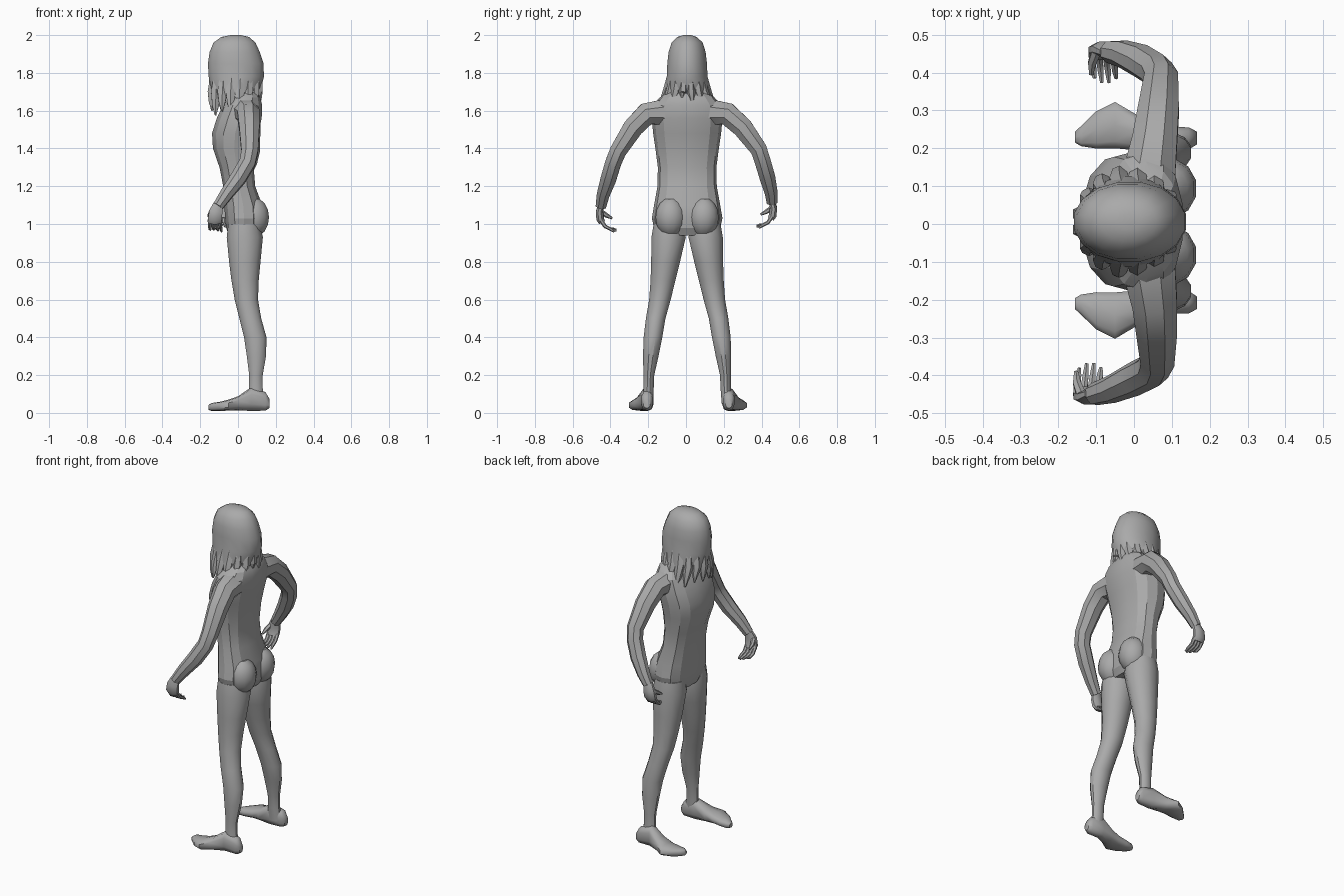
import bpy, bmesh, math, random
from mathutils import Vector

random.seed(4)
grey = bpy.data.materials.new("plain grey")
grey.diffuse_color = (0.4, 0.4, 0.4, 1)
YC = 0.006  # body midline


def loft(name, rings, angle=35):
    """Skin a list of point rings and close both ends."""
    bm = bmesh.new()
    loops = [[bm.verts.new(p) for p in r] for r in rings]
    n = len(loops[0])
    for a, b in zip(loops, loops[1:]):
        for i in range(n):
            j = (i + 1) % n
            bm.faces.new((a[i], a[j], b[j], b[i]))
    bm.faces.new(loops[0][::-1])
    bm.faces.new(loops[-1])
    bmesh.ops.recalc_face_normals(bm, faces=bm.faces[:])
    me = bpy.data.meshes.new(name)
    bm.to_mesh(me)
    bm.free()
    me.materials.append(grey)
    ob = bpy.data.objects.new(name, me)
    bpy.context.collection.objects.link(ob)
    bpy.ops.object.select_all(action='DESELECT')
    ob.select_set(True)
    bpy.context.view_layer.objects.active = ob
    bpy.ops.object.shade_smooth_by_angle(angle=math.radians(angle))
    return ob


def oval(n, a0, a1, b0, b1, power=1.0):
    """Oval in two axes between the given limits; power < 1 squares it."""
    out = []
    for i in range(n):
        t = 2 * math.pi * (i + 0.5) / n
        c, s = math.cos(t), math.sin(t)
        c = math.copysign(abs(c) ** power, c)
        s = math.copysign(abs(s) ** power, s)
        out.append(((a0 + a1) / 2 + c * (a1 - a0) / 2, (b0 + b1) / 2 + s * (b1 - b0) / 2))
    return out


def tube(name, path, n=8, flat=1.0):
    """Tube along (x, y, z, radius) points; flat scales the thickness across x."""
    pts = [Vector(p[:3]) for p in path]
    rings = []
    for i, p in enumerate(pts):
        t = (pts[min(i + 1, len(pts) - 1)] - pts[max(i - 1, 0)]).normalized()
        u = Vector((1, 0, 0))
        u = (u - t * t.dot(u)).normalized()
        v = t.cross(u)
        r = path[i][3]
        rings.append([p + u * (a * r) + v * (b * r * flat) for a, b in oval(n, -1, 1, -1, 1)])
    return loft(name, rings)


# Torso and neck: height, front, back, half width
torso = [(0.94, -0.05, 0.11, 0.13), (0.98, -0.065, 0.13, 0.175), (1.03, -0.07, 0.135, 0.187),
         (1.1, -0.075, 0.13, 0.175), (1.2, -0.08, 0.093, 0.157), (1.3, -0.1, 0.085, 0.155),
         (1.4, -0.135, 0.095, 0.168), (1.48, -0.14, 0.11, 0.18), (1.56, -0.115, 0.128, 0.187),
         (1.63, -0.08, 0.13, 0.18), (1.67, -0.045, 0.12, 0.145), (1.71, -0.04, 0.1, 0.085),
         (1.78, -0.04, 0.08, 0.055)]
loft("torso", [[(x, y, z) for x, y in oval(14, f, b, YC - w, YC + w, 0.85)]
               for z, f, b, w in torso], 20)

# Legs: height, front, back, inner, outer
leg = [(1.0, -0.055, 0.12, 0.02, 0.18), (0.93, -0.063, 0.135, 0.004, 0.192),
       (0.8, -0.05, 0.122, 0.035, 0.193), (0.7, -0.037, 0.112, 0.06, 0.196),
       (0.6, -0.02, 0.108, 0.085, 0.203), (0.5, 0.005, 0.125, 0.113, 0.22),
       (0.4, 0.03, 0.153, 0.13, 0.232), (0.3, 0.045, 0.15, 0.15, 0.235),
       (0.2, 0.058, 0.132, 0.173, 0.232), (0.13, 0.058, 0.132, 0.176, 0.232),
       (0.05, 0.05, 0.145, 0.182, 0.238)]
# Feet: position, inner, outer, sole, top
foot = [(0.166, 0.2, 0.235, 0.025, 0.075), (0.145, 0.186, 0.247, 0.012, 0.11),
        (0.07, 0.18, 0.248, 0.01, 0.135), (0.0, 0.184, 0.285, 0.014, 0.088),
        (-0.05, 0.188, 0.315, 0.012, 0.07), (-0.1, 0.188, 0.29, 0.01, 0.058),
        (-0.14, 0.195, 0.25, 0.01, 0.052), (-0.156, 0.205, 0.235, 0.016, 0.042)]
for s, side in ((-1, "right"), (1, "left")):
    loft(side + "_leg", [[(x, YC + s * y, z) for x, y in oval(12, f, b, i, o)]
                         for z, f, b, i, o in leg])
    loft(side + "_foot", [[(x, YC * 1.6 + s * y, z) for y, z in oval(10, i, o, lo, hi, 0.75)]
                          for x, i, o, lo, hi in foot], 50)
    # Buttock
    cheek = []
    for k in range(1, 8):
        a = math.pi * k / 8
        r = math.sin(a)
        cheek.append([(x, y, 1.035 + 0.105 * math.cos(a)) for x, y in oval(
            12, 0.085 - 0.08 * r, 0.085 + 0.082 * r,
            YC + s * 0.088 - 0.082 * r, YC + s * 0.088 + 0.082 * r)])
    loft(side + "_buttock", cheek, 30)

# Arms: each side is posed slightly differently
arms = {
    "right": (-1, [(0.04, -0.12, 1.59, 0.075), (0.055, -0.21, 1.582, 0.064), (0.06, -0.28, 1.51, 0.058),
                   (0.062, -0.36, 1.385, 0.048), (0.05, -0.385, 1.325, 0.046), (0, -0.41, 1.24, 0.045),
                   (-0.06, -0.437, 1.16, 0.037), (-0.105, -0.45, 1.095, 0.03)]),
    "left": (1, [(0.04, 0.13, 1.59, 0.075), (0.055, 0.22, 1.582, 0.064), (0.065, 0.3, 1.51, 0.058),
                 (0.072, 0.385, 1.395, 0.048), (0.06, 0.405, 1.335, 0.046), (0.02, 0.43, 1.25, 0.045),
                 (-0.03, 0.45, 1.17, 0.037), (-0.065, 0.455, 1.115, 0.03)]),
}
for side, (s, path) in arms.items():
    tube(side + "_arm", path, 8)
    wx, wy, wz, _ = path[-1]
    # Palm, then four curled fingers and a thumb
    tube(side + "_palm", [(wx, wy, wz + 0.01, 0.028), (wx - 0.012, wy + s * 0.008, wz - 0.03, 0.038),
                          (wx - 0.018, wy + s * 0.004, wz - 0.07, 0.04),
                          (wx - 0.018, wy - s * 0.006, wz - 0.088, 0.034)], 8, 0.55)
    for k in range(4):
        x = wx - 0.046 + k * 0.019
        tip = 0.012 * abs(k - 1.5)
        tube(f"{side}_finger_{k + 1}", [(x, wy, wz - 0.075, 0.011),
                                        (x + 0.001, wy - s * 0.022, wz - 0.108, 0.010),
                                        (x + 0.004, wy - s * 0.05, wz - 0.122, 0.009),
                                        (x + 0.007, wy - s * (0.088 - tip), wz - 0.118 - 0.006 * k, 0.005)], 6)
    tube(side + "_thumb", [(wx - 0.035, wy, wz - 0.03, 0.014), (wx - 0.046, wy - s * 0.03, wz - 0.05, 0.012),
                           (wx - 0.048, wy - s * 0.06, wz - 0.065, 0.006)], 6)

# Head covered by hair: height, front, back, half width
hair = [(2.0, -0.04, 0.015, 0.02), (1.99, -0.09, 0.06, 0.053), (1.96, -0.132, 0.095, 0.084),
        (1.91, -0.153, 0.118, 0.1), (1.85, -0.162, 0.138, 0.107), (1.78, -0.158, 0.14, 0.11),
        (1.72, -0.152, 0.125, 0.122), (1.67, -0.135, 0.1, 0.125)]
loft("hair_cap", [[(x, y, z) for x, y in oval(16, f, b, YC - w, YC + w)] for z, f, b, w in hair])

# Loose hair strands around the lower edge, longest at the front
for k in range(16):
    a = 2 * math.pi * (k + 0.5) / 16
    c, q = math.cos(a), math.sin(a)
    drop = 1.625 + 0.02 * c + random.uniform(-0.025, 0.025)
    tube(f"hair_strand_{k + 1}", [(-0.01 + 0.118 * c, YC + 0.09 * q, 1.78, 0.024),
                                  (-0.015 + 0.122 * c, YC + 0.108 * q, 1.7, 0.03),
                                  (-0.015 + 0.125 * c, YC + 0.135 * q, drop + 0.03, 0.02),
                                  (-0.015 + 0.125 * c, YC + 0.15 * q, drop - 0.02, 0.004)], 6, 0.8)
